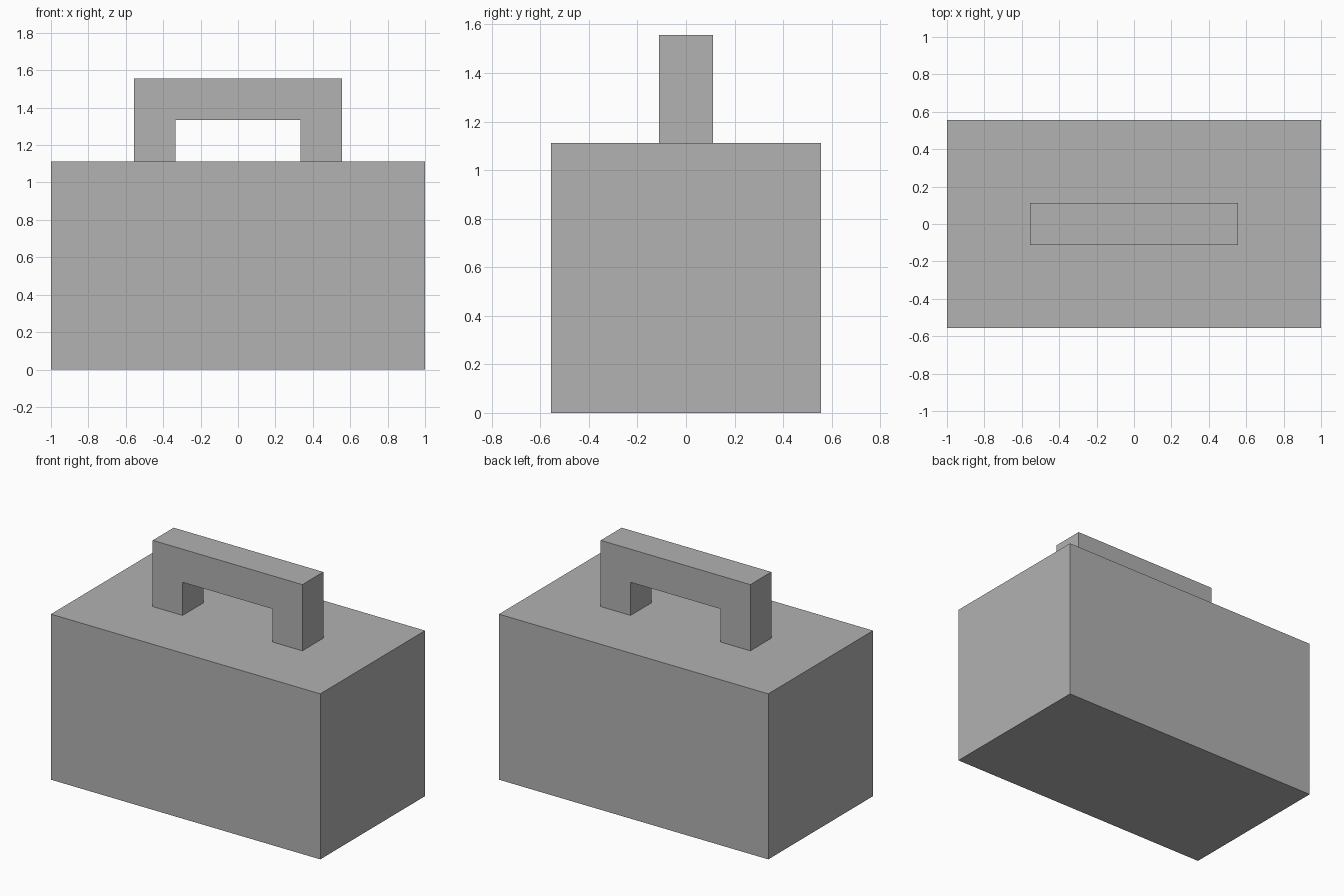
import bpy
import bmesh

UNIT = 1 / 9  # the whole model sits on this module

cube = bpy.data.objects.get("Cube")
if cube:
    bpy.data.objects.remove(cube, do_unlink=True)

grey = bpy.data.materials.new("plain grey")
grey.use_nodes = True
colour = (0.445, 0.445, 0.445, 1)
grey.diffuse_color = colour
grey.node_tree.nodes["Principled BSDF"].inputs["Base Color"].default_value = colour


def extruded(name, profile, depth):
    """Extrude an x-z profile along y, centred on y = 0."""
    bm = bmesh.new()
    face = bm.faces.new([bm.verts.new((x * UNIT, -depth / 2 * UNIT, z * UNIT))
                         for x, z in profile])
    grown = bmesh.ops.extrude_face_region(bm, geom=[face])["geom"]
    bmesh.ops.translate(bm, vec=(0, depth * UNIT, 0),
                        verts=[v for v in grown if isinstance(v, bmesh.types.BMVert)])
    bmesh.ops.recalc_face_normals(bm, faces=bm.faces)
    mesh = bpy.data.meshes.new(name)
    bm.to_mesh(mesh)
    bm.free()
    mesh.materials.append(grey)
    obj = bpy.data.objects.new(name, mesh)
    bpy.context.collection.objects.link(obj)
    return obj


def mirrored(half):
    """Complete a right-hand outline with its mirror image."""
    return half + [(-x, z) for x, z in reversed(half)]


# Box body
extruded("body", mirrored([(9, 0), (9, 10)]), 10)

# Square arch handle standing on the lid
extruded("handle", mirrored([(3, 12), (3, 10), (5, 10), (5, 14)]), 2)
